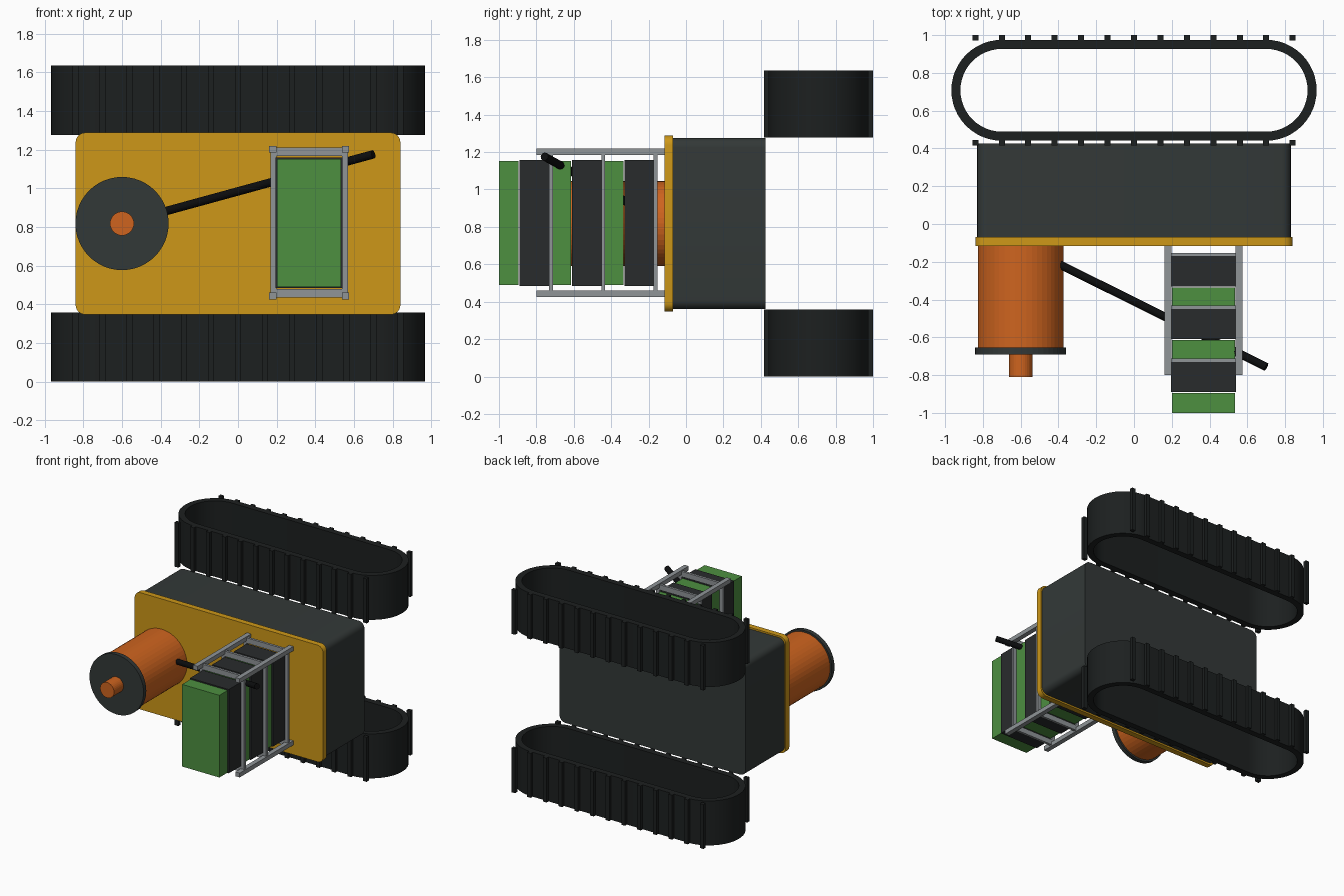
import bpy, bmesh, math
from mathutils import Vector

if "Cube" in bpy.data.objects:
    bpy.data.objects.remove(bpy.data.objects["Cube"])


def material(name, r, g, b):
    m = bpy.data.materials.new(name)
    m.diffuse_color = tuple((c / 255) ** 2.2 for c in (r, g, b)) + (1,)
    m.use_nodes = True
    m.node_tree.nodes["Principled BSDF"].inputs["Base Color"].default_value = m.diffuse_color
    return m


RUBBER = material("rubber", 34, 37, 37)
BODY = material("dark_body", 54, 59, 58)
YELLOW = material("yellow", 204, 150, 30)
ORANGE = material("orange", 205, 100, 36)
GREEN = material("green", 78, 142, 66)
BLACK = material("black", 45, 47, 48)
STEEL = material("steel", 142, 147, 150)
ROD = material("rod", 20, 21, 22)


def finish(name, bm, mat, smooth=False):
    bmesh.ops.recalc_face_normals(bm, faces=bm.faces)
    me = bpy.data.meshes.new(name)
    bm.to_mesh(me)
    bm.free()
    me.materials.append(mat)
    ob = bpy.data.objects.new(name, me)
    bpy.context.collection.objects.link(ob)
    if smooth:
        bpy.ops.object.select_all(action='DESELECT')
        ob.select_set(True)
        bpy.context.view_layer.objects.active = ob
        bpy.ops.object.shade_smooth_by_angle(angle=math.radians(35))
    return ob


def add_box(bm, x, y, z):
    """Box from (min, max) ranges."""
    vs = bmesh.ops.create_cube(bm, size=1)["verts"]
    for v in vs:
        v.co = [(a + b) / 2 + c * (b - a) for (a, b), c in zip((x, y, z), v.co)]


def box(name, x, y, z, mat, radius=0):
    bm = bmesh.new()
    add_box(bm, x, y, z)
    if radius:  # round only the edges running front to back
        edges = [e for e in bm.edges
                 if abs(e.verts[0].co.y - e.verts[1].co.y) > 1e-4]
        bmesh.ops.bevel(bm, geom=edges, offset=radius, segments=6,
                        profile=0.5, affect='EDGES')
    return finish(name, bm, mat, radius > 0)


def cylinder(name, a, b, r, mat, sides=48):
    a, b = Vector(a), Vector(b)
    bm = bmesh.new()
    bmesh.ops.create_cone(bm, cap_ends=True, segments=sides, radius1=r,
                          radius2=r, depth=(b - a).length)
    rot = (b - a).to_track_quat('Z', 'Y')
    for v in bm.verts:
        v.co = rot @ v.co + (a + b) / 2
    return finish(name, bm, mat)


# Track belts: hollow stadium rings with cleats
CY, R, STRAIGHT, THICK = 0.708, 0.267, 0.70, 0.048


def stadium(r, n=24):
    pts = []
    for side in (1, -1):
        for i in range(n + 1):
            t = -math.pi / 2 + math.pi * i / n
            pts.append((side * (STRAIGHT + r * math.cos(t)),
                        CY + side * r * math.sin(t)))
    return pts


def track(side, z0, z1):
    bm = bmesh.new()
    loops = [[bm.verts.new((x, y, z)) for x, y in stadium(r)]
             for r, z in ((R, z0), (R, z1), (R - THICK, z1), (R - THICK, z0))]
    n = len(loops[0])
    for k in range(4):
        a, b = loops[k], loops[(k + 1) % 4]
        for i in range(n):
            j = (i + 1) % n
            bm.faces.new((a[i], a[j], b[j], b[i]))
    finish(side + "_track_belt", bm, RUBBER, True)

    bm = bmesh.new()
    for i in range(13):
        x = -0.84 + 0.14 * i
        for s in (1, -1):
            ys = sorted((CY + s * (R - 0.003), CY + s * 0.292))
            add_box(bm, (x - 0.016, x + 0.016), ys, (z0, z1))
    finish(side + "_track_cleats", bm, RUBBER)


track("lower", 0.0, 0.358)
track("upper", 1.277, 1.635)

# Hull and front plate
box("hull", (-0.83, 0.83), (-0.07, 0.425), (0.36, 1.275), BODY, 0.05)
box("front_plate", (-0.84, 0.84), (-0.116, -0.07), (0.347, 1.288), YELLOW, 0.05)

# Drum with cap and knob
cylinder("drum", (-0.6, -0.11, 0.818), (-0.6, -0.655, 0.818), 0.227, ORANGE)
cylinder("drum_cap", (-0.6, -0.655, 0.818), (-0.6, -0.69, 0.818), 0.241, BODY)
cylinder("drum_knob", (-0.6, -0.69, 0.818), (-0.6, -0.81, 0.818), 0.062, ORANGE, 32)

# Slanted rod from the drum through the rack
cylinder("rod", (-0.6, -0.112, 0.82), (0.70, -0.757, 1.176), 0.022, ROD, 16)

# Rack: four corner rails and three rectangular hoops
bm = bmesh.new()
for x in ((0.161, 0.199), (0.537, 0.575)):
    for z in ((0.425, 0.46), (1.185, 1.22)):
        add_box(bm, x, (-0.80, -0.11), z)
finish("rack_rails", bm, STEEL)
bm = bmesh.new()
for y in (-0.163, -0.442, -0.722):
    ys = (y - 0.01, y + 0.01)
    for x in ((0.168, 0.198), (0.538, 0.568)):
        add_box(bm, x, ys, (0.44, 1.205))
    for z in ((0.435, 0.478), (1.167, 1.21)):
        add_box(bm, (0.18, 0.556), ys, z)
finish("rack_hoops", bm, STEEL)

# Stack of alternating dark and green blocks
for i in range(3):
    y = -0.28 * i
    box(f"dark_block_{i + 1}", (0.195, 0.541), (y - 0.33, y - 0.165),
        (0.484, 1.159), BLACK)
    box(f"green_block_{i + 1}", (0.202, 0.534), (y - 0.44, y - 0.335),
        (0.49, 1.152), GREEN)
